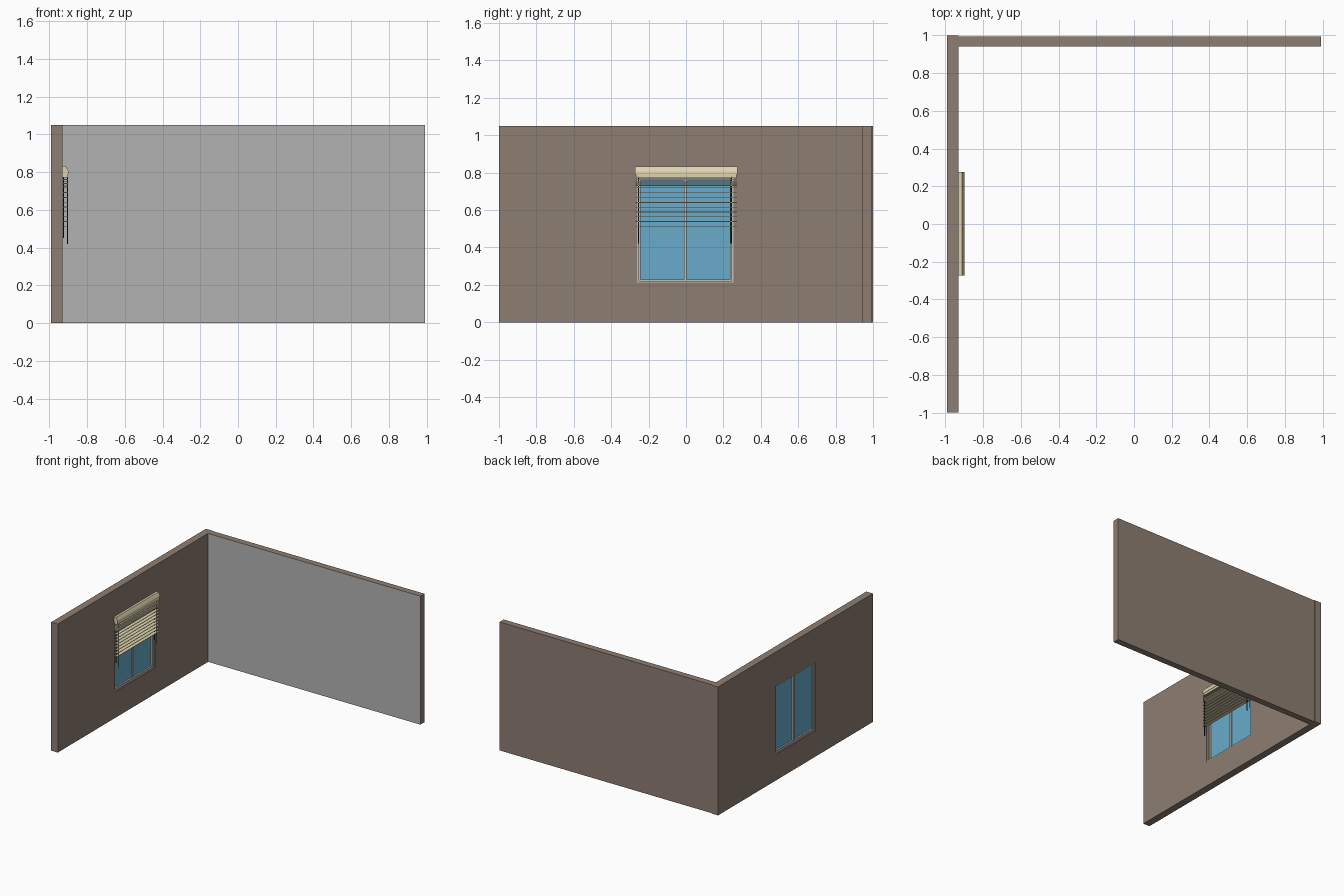
import bpy
from math import pi

if "Cube" in bpy.data.objects:
    bpy.data.objects.remove(bpy.data.objects["Cube"])


def mat(name, rgb):
    m = bpy.data.materials.new(name)
    m.diffuse_color = (*rgb, 1)
    m.use_nodes = True
    m.node_tree.nodes["Principled BSDF"].inputs["Base Color"].default_value = m.diffuse_color
    return m


WALL = mat("wall_brown", (0.27, 0.21, 0.17))
GREY = mat("plain_grey", (0.45, 0.45, 0.45))
FRAME = mat("frame_light", (0.55, 0.53, 0.48))
GLASS = mat("glass_blue", (0.14, 0.41, 0.60))
CREAM = mat("blind_cream", (0.74, 0.66, 0.43))
BLACK = mat("cord_black", (0.02, 0.02, 0.02))


def mesh(name, verts, faces, material):
    me = bpy.data.meshes.new(name)
    me.from_pydata(verts, [], faces)
    me.materials.append(material)
    ob = bpy.data.objects.new(name, me)
    bpy.context.collection.objects.link(ob)
    return ob


def prism(name, profile, y0, y1, material):
    """Extrude a counter-clockwise (x, z) profile along y."""
    n = len(profile)
    verts = [(x, y, z) for y in (y0, y1) for x, z in profile]
    faces = [tuple(range(n)), tuple(range(2 * n - 1, n - 1, -1))]
    faces += [(i, i + n, (i + 1) % n + n, (i + 1) % n) for i in range(n)]
    return mesh(name, verts, faces, material)


def box(name, x0, x1, y0, y1, z0, z1, material):
    return prism(name, [(x0, z0), (x1, z0), (x1, z1), (x0, z1)], y0, y1, material)


def ring(name, x0, x1, outer, inner, material):
    """Rectangular slab in the yz plane with a rectangular hole."""
    def rect(x, r):
        a, b, c, d = r
        return [(x, a, c), (x, b, c), (x, b, d), (x, a, d)]
    verts = rect(x0, outer) + rect(x0, inner) + rect(x1, outer) + rect(x1, inner)
    faces = []
    for i in range(4):
        j = (i + 1) % 4
        faces += [(i, i + 4, j + 4, j), (i + 8, j + 8, j + 12, i + 12),
                  (i, j, j + 8, i + 8), (i + 4, i + 12, j + 12, j + 4)]
    return mesh(name, verts, faces, material)


def inset(r, d):
    return (r[0] + d, r[1] - d, r[2] + d, r[3] - d)


# Walls: side wall with window opening, back wall with grey inner face
opening = (-0.262, 0.254, 0.212, 0.775)
ring("side_wall", -0.99, -0.93, (-1, 1, 0, 1.05), opening, WALL)
back = box("back_wall", -0.93, 0.99, 0.942, 0.995, 0, 1.05, WALL)
back.data.materials.append(GREY)
for p in back.data.polygons:
    if p.normal.y < -0.9:
        p.material_index = 1

# Window: outer frame, two sashes and their panes
ring("window_frame", -0.985, -0.935, opening, inset(opening, 0.010), FRAME)
a, b, c, d = inset(opening, 0.010)
mid = (a + b) / 2
for side, y0, y1 in (("left", a, mid), ("right", mid, b)):
    r = (y0, y1, c, d)
    ring(side + "_sash", -0.975, -0.945, r, inset(r, 0.008), FRAME)
    g = inset(r, 0.008)
    box(side + "_pane", -0.963, -0.957, *g, GLASS)

# Blind head rail with sloped front, and a lower lip
prism("head_rail", [(-0.93, 0.79), (-0.899, 0.79), (-0.899, 0.806),
                    (-0.912, 0.832), (-0.93, 0.832)], -0.272, 0.275, CREAM)
box("head_rail_lip", -0.93, -0.902, -0.268, 0.271, 0.772, 0.79, CREAM)

# Slats: gathered at the top, evenly spread below
heights = [0.762, 0.750, 0.740, 0.731, 0.722] + [0.692 - 0.0255 * i for i in range(8)]
for i, z in enumerate(heights):
    box(f"slat_{i + 1}", -0.928, -0.9, -0.27, 0.273, z - 0.002, z + 0.002, CREAM)

# Hanging cords, a rear and a longer front one on each side
for side, y in (("left", -0.255), ("right", 0.242)):
    for pos, x, z0 in (("rear", -0.925, 0.45), ("front", -0.904, 0.42)):
        h = 0.78 - z0
        bpy.ops.mesh.primitive_cylinder_add(vertices=8, radius=0.003, depth=h,
                                            location=(x, y, z0 + h / 2),
                                            rotation=(0, 0, pi / 8))
        cord = bpy.context.object
        cord.name = f"{side}_{pos}_cord"
        cord.data.materials.append(BLACK)
